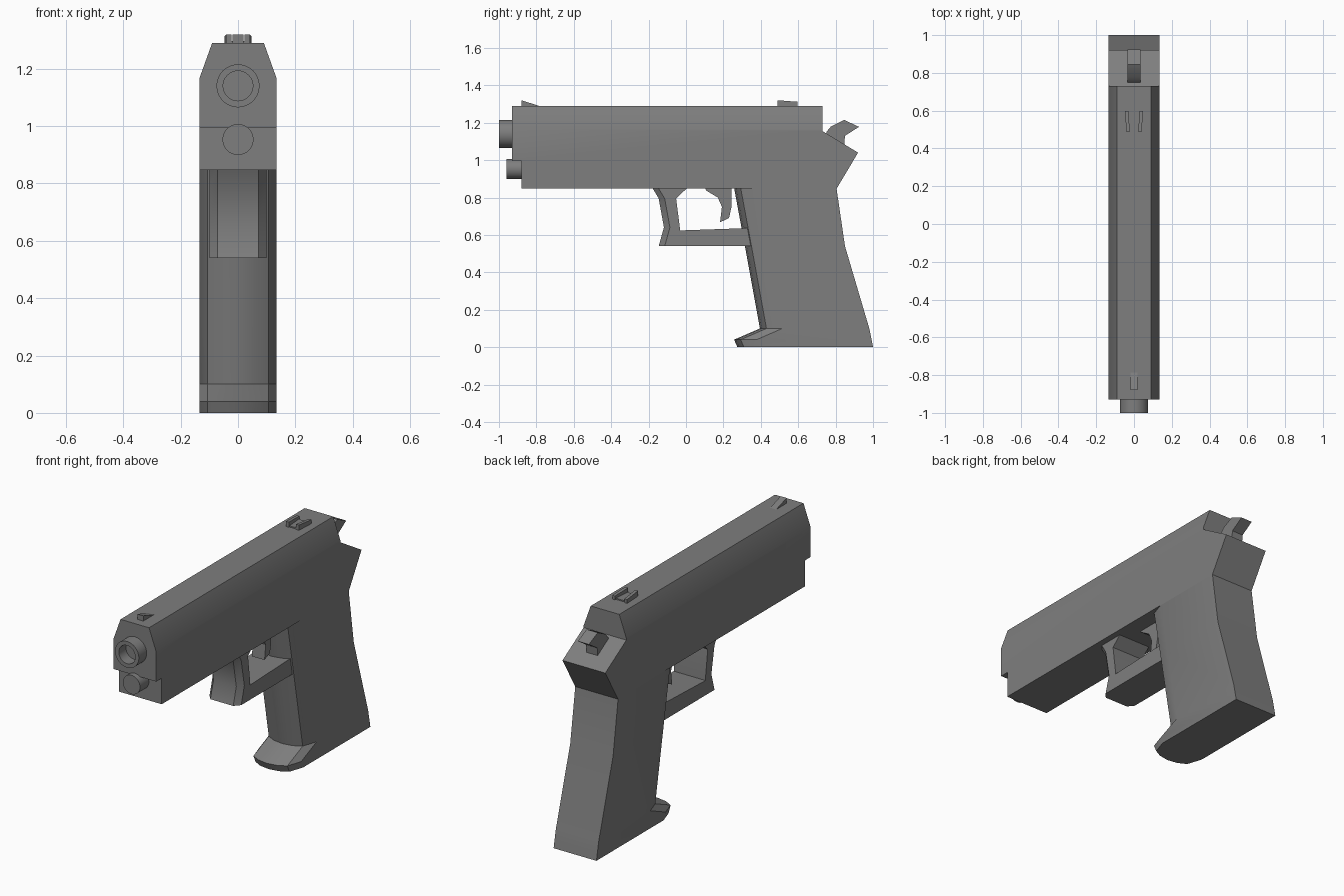
import bpy, bmesh, math

if "Cube" in bpy.data.objects:
    bpy.data.objects.remove(bpy.data.objects["Cube"])

grey = bpy.data.materials.new("gunmetal grey")
grey.diffuse_color = (0.21, 0.21, 0.21, 1)
grey.use_nodes = True
grey.node_tree.nodes["Principled BSDF"].inputs["Base Color"].default_value = grey.diffuse_color


def finish(name, bm):
    bmesh.ops.recalc_face_normals(bm, faces=bm.faces)
    me = bpy.data.meshes.new(name)
    bm.to_mesh(me)
    bm.free()
    me.materials.append(grey)
    me.shade_smooth()
    me.set_sharp_from_angle(angle=math.radians(30))
    ob = bpy.data.objects.new(name, me)
    bpy.context.collection.objects.link(ob)
    return ob


def loft_bm(rings):
    """Skin matching rings of points and cap both ends."""
    bm = bmesh.new()
    vs = [[bm.verts.new(p) for p in r] for r in rings]
    n = len(rings[0])
    for a, b in zip(vs, vs[1:]):
        for i in range(n):
            j = (i + 1) % n
            bm.faces.new((a[i], a[j], b[j], b[i]))
    bm.faces.new(vs[0])
    bm.faces.new(vs[-1])
    return bm


def loft(name, rings):
    return finish(name, loft_bm(rings))


def prism_bm(pts, half):
    """Side profile (y, z) extruded across x."""
    return loft_bm([[(x, y, z) for y, z in pts] for x in (-half, half)])


def prism(name, pts, half):
    return finish(name, prism_bm(pts, half))


def circle(y, z, r, n=32):
    return [(r * math.cos(2 * math.pi * i / n), y, z + r * math.sin(2 * math.pi * i / n))
            for i in range(n)]


def mirrored(half_pts, z):
    """Closed ring from (x, y) points listed from the right side to the centre."""
    left = [(-x, y) for x, y in reversed(half_pts) if x > 0]
    return [(x, y, z) for x, y in half_pts + left]


# slide and frame: side profile, top face drawn up and narrowed for the chamfer
bm = prism_bm([(-0.88, 0.847), (-0.88, 0.995), (-0.93, 0.995), (-0.93, 1.165), (0.73, 1.165),
               (0.73, 1.155), (0.92, 1.04), (0.805, 0.847)], 0.135)
top = [f for f in bm.faces if all(abs(v.co.z - 1.165) < 1e-4 for v in f.verts)]
top = bmesh.ops.extrude_discrete_faces(bm, faces=top)["faces"]
for v in top[0].verts:
    v.co.z = 1.29
    v.co.x *= 0.09 / 0.135
finish("slide_and_frame", bm)

# grip with rounded front and flared base lip: (z, front y, back y)
front = [(0.135, 0.12), (0.107, 0.035), (0.06, 0.01), (0, 0)]
grip = [(0, 0.275, 1.0), (0.04, 0.257, 0.992), (0.1, 0.395, 0.98),
        (0.54, 0.315, 0.85), (0.847, 0.258, 0.805)]
loft("grip", [mirrored([(0.135, yb)] + [(x, yf + d) for x, d in front], z)
              for z, yf, yb in grip])

# trigger guard: chamfered front post and lower bar: (z, front y, inner y)
post = [(0.86, -0.182, 0.016), (0.845, -0.176, 0.0), (0.795, -0.146, -0.053),
        (0.64, -0.118, -0.033), (0.54, -0.146, -0.033)]
loft("guard_post", [mirrored([(0.1, yi), (0.1, yf + 0.032), (0.072, yf)], z)
                    for z, yf, yi in post])
prism("guard_bar", [(-0.034, 0.54), (0.37, 0.54), (0.37, 0.638), (-0.034, 0.624)], 0.1)

# trigger
prism("trigger", [(0.10, 0.86), (0.107, 0.838), (0.17, 0.80), (0.192, 0.75), (0.182, 0.668),
                  (0.23, 0.69), (0.242, 0.745), (0.242, 0.86)], 0.04)

# hammer
prism("hammer", [(0.75, 1.12), (0.75, 1.15), (0.775, 1.18), (0.845, 1.215), (0.925, 1.178),
                 (0.85, 1.13), (0.845, 1.07)], 0.035)

# hollow barrel and recoil rod
loft("barrel", [circle(-0.92, 1.14, 0.075), circle(-1.0, 1.14, 0.075),
                circle(-1.0, 1.14, 0.052), circle(-0.935, 1.14, 0.052)])
loft("recoil_rod", [circle(-0.87, 0.953, 0.054), circle(-0.96, 0.953, 0.054)])

# sights
prism("front_sight", [(-0.88, 1.28), (-0.88, 1.32), (-0.785, 1.29), (-0.785, 1.28)], 0.019)
for side, s in (("left", -1), ("right", 1)):
    loft("rear_sight_" + side,
         [[(s * a, y, 1.28), (s * b, y, 1.28), (s * b, y, z), (s * a, y, z)]
          for y, a, b, z in ((0.49, 0.022, 0.041, 1.32), (0.597, 0.03, 0.047, 1.312))])
prism("rear_sight_base", [(0.495, 1.28), (0.495, 1.297), (0.59, 1.297), (0.59, 1.28)], 0.03)
